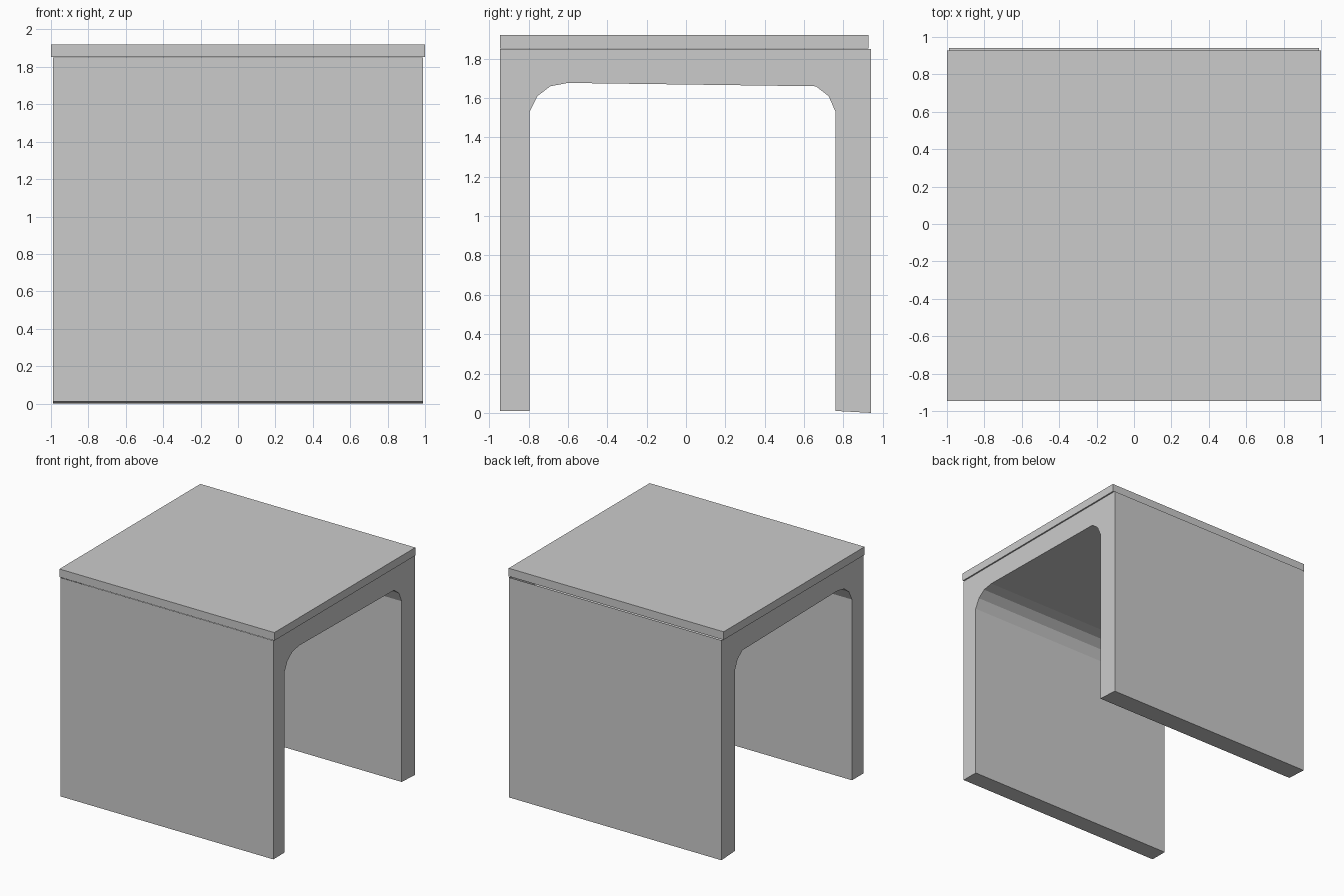
import bpy, bmesh

if "Cube" in bpy.data.objects:
    bpy.data.objects.remove(bpy.data.objects["Cube"])


def extrude_profile(name, profile, x0, x1, open_edges=()):
    """Extrude a closed (y, z) outline along x; open_edges are left unfilled."""
    bm = bmesh.new()
    a = [bm.verts.new((x0, y, z)) for y, z in profile]
    b = [bm.verts.new((x1, y, z)) for y, z in profile]
    bm.faces.new(a)
    bm.faces.new(b)
    n = len(profile)
    for i in range(n):
        if i not in open_edges:
            j = (i + 1) % n
            bm.faces.new((a[i], a[j], b[j], b[i]))
    bmesh.ops.recalc_face_normals(bm, faces=bm.faces)
    mesh = bpy.data.meshes.new(name)
    bm.to_mesh(mesh)
    bm.free()
    obj = bpy.data.objects.new(name, mesh)
    bpy.context.collection.objects.link(obj)
    return obj


# Arch body: two side panels joined by a rail with chamfered inner corners,
# left open on top where the slab covers it
arch = [
    (-0.945, 0.01), (-0.945, 1.85), (0.94, 1.85), (0.94, 0.0),
    (0.85, 0.005), (0.76, 0.01), (0.76, 1.53), (0.725, 1.61), (0.66, 1.66),
    (-0.60, 1.677), (-0.69, 1.66), (-0.755, 1.61), (-0.795, 1.53), (-0.795, 0.01),
]
extrude_profile("arch_body", arch, -0.988, 0.99, open_edges=(1,))

# Top slab, slightly overhanging the sides and set in at the back
slab = [(-0.945, 1.852), (-0.945, 1.92), (0.928, 1.92), (0.928, 1.852)]
extrude_profile("top_slab", slab, -1.0, 1.0)
